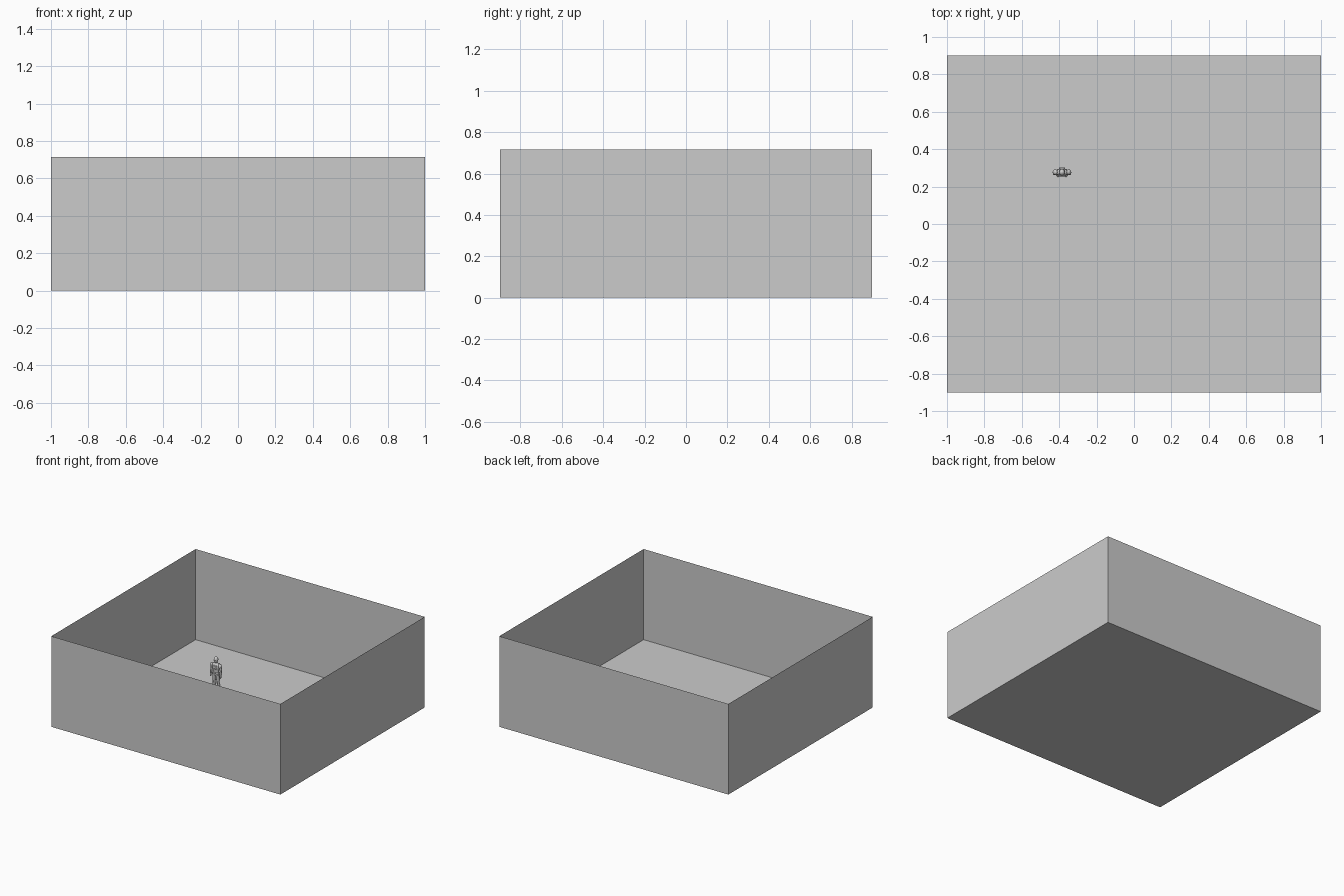
import bpy, bmesh
from math import sin, cos, pi, radians
from mathutils import Vector

W, D, H = 2.0, 1.8, 0.715      # room size
FX, FY = -0.385, 0.277         # where the figure stands


def finish(bm, name, smooth=True):
    bmesh.ops.recalc_face_normals(bm, faces=bm.faces)
    me = bpy.data.meshes.new(name)
    bm.to_mesh(me)
    bm.free()
    ob = bpy.data.objects.new(name, me)
    bpy.context.collection.objects.link(ob)
    if smooth:
        bpy.context.view_layer.objects.active = ob
        ob.select_set(True)
        bpy.ops.object.shade_smooth_by_angle(angle=radians(40))
        ob.select_set(False)
    return ob


def loft(name, rings, side=1, n=12):
    """Stack of horizontal ellipses: (x, y, z, half width, half depth)."""
    bm = bmesh.new()
    loops = []
    for x, y, z, rx, ry in rings:
        loops.append([bm.verts.new((FX + side * x + rx * cos(2 * pi * i / n),
                                    FY + y + ry * sin(2 * pi * i / n), z))
                      for i in range(n)])
    for a, b in zip(loops, loops[1:]):
        for i in range(n):
            bm.faces.new((a[i], a[(i + 1) % n], b[(i + 1) % n], b[i]))
    bm.faces.new(loops[0])
    bm.faces.new(loops[-1])
    return finish(bm, name)


def block(name, x, y, z, sx, sy, sz, bevel=0.002):
    bm = bmesh.new()
    bmesh.ops.create_cube(bm, size=1)
    for v in bm.verts:
        v.co = Vector((FX + x + v.co.x * sx, FY + y + v.co.y * sy, z + v.co.z * sz))
    bmesh.ops.bevel(bm, geom=bm.edges[:], offset=bevel, segments=1, affect='EDGES')
    return finish(bm, name, False)


# Open-topped room of single-sheet walls and floor
bm = bmesh.new()
bmesh.ops.create_cube(bm, size=1)
for v in bm.verts:
    v.co = Vector((v.co.x * W, v.co.y * D, (v.co.z + 0.5) * H))
top = [f for f in bm.faces if all(v.co.z > H - 1e-4 for v in f.verts)]
bmesh.ops.delete(bm, geom=top, context='FACES_ONLY')
finish(bm, "open_room", False)

# Head, visor and torso
loft("head", [(0, 0, .222, .009, .010), (0, -.001, .232, .013, .015),
              (0, -.001, .246, .016, .018), (0, 0, .258, .014, .016),
              (0, 0, .266, .008, .009), (0, 0, .268, .002, .002)], n=16)
block("visor", 0, -.015, .246, .020, .008, .010)
loft("torso", [(0, 0, .128, .022, .016), (0, 0, .142, .026, .018),
               (0, 0, .158, .021, .015), (0, -.001, .178, .027, .019),
               (0, -.001, .200, .033, .021), (0, 0, .214, .028, .016),
               (0, 0, .220, .011, .011), (0, 0, .226, .009, .009)], n=16)
block("back_pack", 0, .018, .192, .034, .014, .040, .003)
block("chest_plate", 0, -.018, .193, .040, .010, .028, .003)
loft("belt", [(0, 0, .140, .028, .020), (0, 0, .150, .027, .019)], n=16)
block("buckle", 0, -.019, .145, .012, .005, .010, .001)

# Limbs and pads on both sides
for s, side in ((1, "left"), (-1, "right")):
    loft(f"{side}_shoulder", [(.034, 0, .190, .012, .013), (.036, 0, .202, .014, .015),
                              (.033, 0, .213, .010, .011), (.030, 0, .217, .004, .004)], s)
    loft(f"{side}_arm", [(.043, -.004, .130, .006, .007), (.042, -.002, .148, .008, .009),
                         (.041, 0, .163, .007, .008), (.039, 0, .182, .009, .010),
                         (.034, 0, .206, .010, .011)], s)
    loft(f"{side}_hand", [(.042, -.007, .110, .004, .006), (.043, -.006, .120, .006, .009),
                          (.043, -.005, .132, .006, .008)], s)
    loft(f"{side}_leg", [(.020, .003, .012, .009, .010), (.020, .003, .030, .009, .010),
                         (.019, .004, .050, .012, .013), (.018, 0, .072, .010, .011),
                         (.016, 0, .100, .014, .015), (.013, 0, .136, .015, .017)], s)
    loft(f"{side}_boot", [(.021, -.006, 0, .010, .020), (.021, -.006, .006, .010, .020),
                          (.021, -.001, .015, .010, .014), (.020, .003, .028, .011, .012)], s)
    block(f"{side}_knee_pad", s * .018, -.011, .073, .014, .006, .018)
    block(f"{side}_hip_pouch", s * .026, 0, .134, .010, .020, .018)
